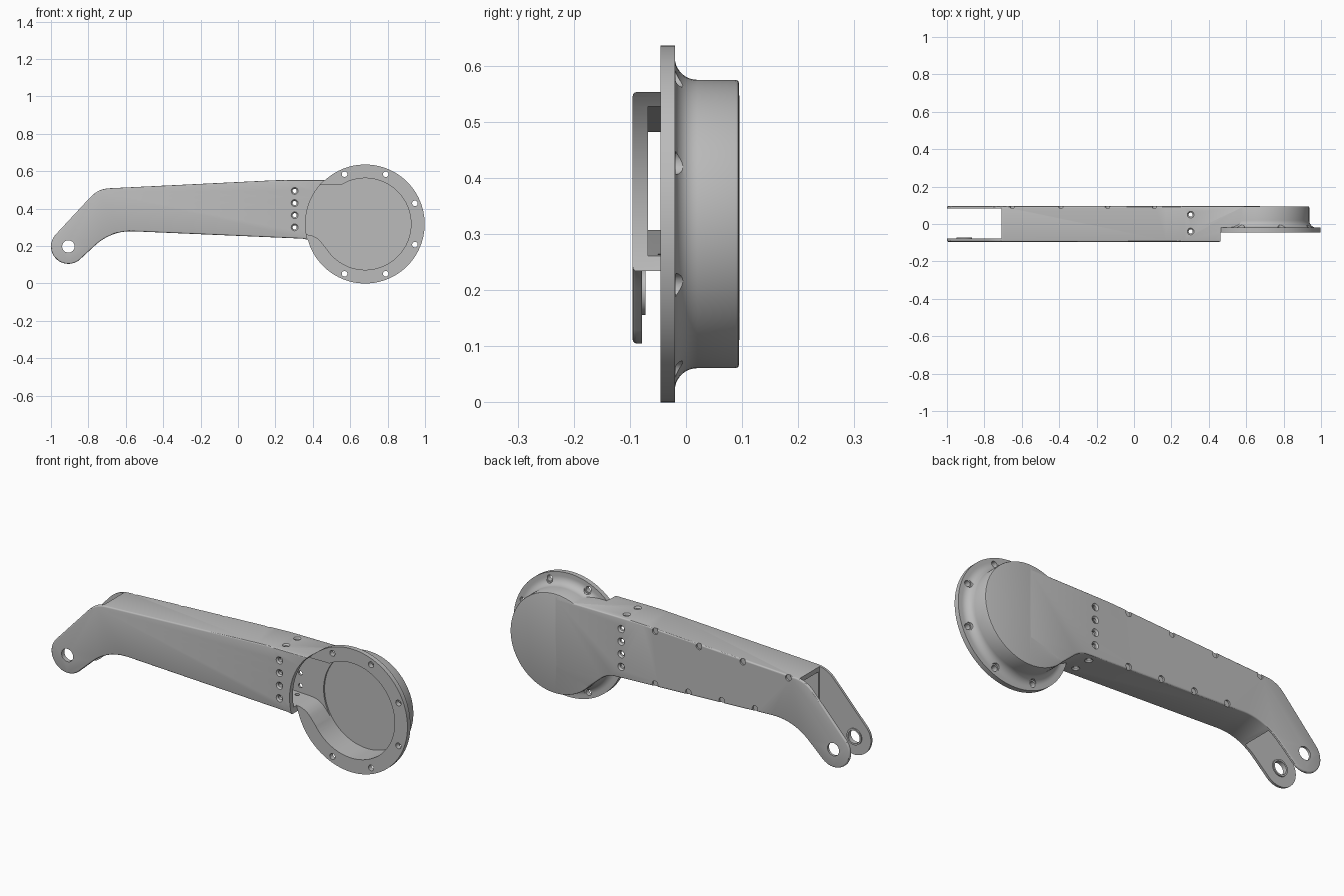
import bpy, bmesh, math
from mathutils import Vector, Matrix

if "Cube" in bpy.data.objects:
    bpy.data.objects.remove(bpy.data.objects["Cube"])

grey = bpy.data.materials.new("plain grey")
grey.diffuse_color = (0.5, 0.5, 0.5, 1)
grey.use_nodes = True
grey.node_tree.nodes["Principled BSDF"].inputs["Base Color"].default_value = grey.diffuse_color
HUB = (0.68, 0.318)      # drum centre (x, z)
PIVOT = (-0.907, 0.198)  # fork pin centre (x, z)


def finish(bm, name):
    bmesh.ops.recalc_face_normals(bm, faces=bm.faces[:])
    me = bpy.data.meshes.new(name)
    bm.to_mesh(me)
    bm.free()
    ob = bpy.data.objects.new(name, me)
    bpy.context.collection.objects.link(ob)
    me.materials.append(grey)
    return ob


def rounded(corners, steps=10):
    """Round the (x, z, radius) corners of a closed outline."""
    out = []
    for i, (x, z, r) in enumerate(corners):
        p = Vector((x, z))
        if r == 0:
            out.append(p)
            continue
        a = Vector(corners[i - 1][:2]) - p
        b = Vector(corners[(i + 1) % len(corners)][:2]) - p
        a, b = p + a.normalized() * r, p + b.normalized() * r
        for k in range(steps + 1):
            t = k / steps
            out.append(a * (1 - t) ** 2 + p * 2 * t * (1 - t) + b * t * t)
    return out


def inset(pts, d):
    """Move a clockwise outline inwards by d."""
    out = []
    for i, p in enumerate(pts):
        u = (p - pts[i - 1]).normalized()
        v = (pts[(i + 1) % len(pts)] - p).normalized()
        n1, n2 = Vector((u.y, -u.x)), Vector((v.y, -v.x))
        out.append(p + (n1 + n2) * d / (1 + n1.dot(n2)))
    return out


def prism(name, pts, y0, y1, bevel=0):
    """Extrude an x-z outline along y, optionally rounding both rims."""
    pts = [Vector(p) for p in pts]
    levels = [(0, y0), (0, y1)]
    if bevel:
        arc = [(bevel * (1 - math.cos(a)), bevel * (1 - math.sin(a)))
               for a in (math.pi / 2, math.pi / 3, math.pi / 6, 0)]
        levels = [(d, y0 + h) for d, h in arc] + [(d, y1 - h) for d, h in arc[::-1]]
    bm = bmesh.new()
    rings = [[bm.verts.new((x, y, z)) for x, z in (inset(pts, d) if d else pts)]
             for d, y in levels]
    bm.faces.new(rings[0])
    bm.faces.new(rings[-1][::-1])
    for a, b in zip(rings, rings[1:]):
        for k in range(len(pts)):
            bm.faces.new((a[k - 1], a[k], b[k], b[k - 1]))
    return finish(bm, name)


def lathe(name, profile, centre, steps=96):
    """Turn a closed (radius, y) profile around a y axis."""
    bm = bmesh.new()
    rings = []
    for r, y in profile:
        n = 1 if r == 0 else steps
        rings.append([bm.verts.new((centre[0] + r * math.cos(2 * math.pi * k / steps), y,
                                    centre[1] + r * math.sin(2 * math.pi * k / steps)))
                      for k in range(n)])
    for i, b in enumerate(rings):
        a = rings[i - 1]
        if len(a) == len(b) == 1:
            continue
        for k in range(steps):
            j = (k + 1) % steps
            quad = [a[k % len(a)], a[j % len(a)], b[j % len(b)], b[k % len(b)]]
            bm.faces.new(list(dict.fromkeys(quad)))
    return finish(bm, name)


def cone(start, end, r1, r2, steps=20):
    """Cylinder or cone cutter from start to end."""
    start, end = Vector(start), Vector(end)
    d = end - start
    bm = bmesh.new()
    rot = d.to_track_quat('Z', 'Y').to_matrix().to_4x4()
    bmesh.ops.create_cone(bm, cap_ends=True, segments=steps, radius1=r1, radius2=r2,
                          depth=d.length, matrix=Matrix.Translation((start + end) / 2) @ rot)
    return finish(bm, "cutter")


def measure(me):
    bm = bmesh.new()
    bm.from_mesh(me)
    res = bm.calc_volume(), sum(len(e.link_faces) != 2 for e in bm.edges)
    bm.free()
    return res


def boolean(ob, other, op='DIFFERENCE'):
    """Apply a boolean with the first solver that gives a sound solid."""
    before, best = measure(ob.data)[0], None
    m = ob.modifiers.new("bool", 'BOOLEAN')
    m.operation, m.object = op, other
    for solver in ('MANIFOLD', 'EXACT', 'FLOAT'):
        try:
            m.solver = solver
        except TypeError:
            continue
        bpy.context.view_layer.update()
        dg = bpy.context.evaluated_depsgraph_get()
        me = bpy.data.meshes.new_from_object(ob.evaluated_get(dg))
        vol, gaps = measure(me)
        change = vol - before if op == 'UNION' else before - vol
        if change > 1e-7 and vol > before * 0.1 and (best is None or gaps < best[0]):
            best = gaps, me
            if gaps == 0:
                break
    ob.modifiers.remove(m)
    if best:
        ob.data = best[1]
    bpy.data.objects.remove(other)


# Arm body: rounded fork tip, sloping beam and neck running into the drum
tip = []
for k in range(25):
    a = math.radians(312 - 175 * k / 24)
    tip.append((PIVOT[0] + 0.093 * math.cos(a), PIVOT[1] + 0.093 * math.sin(a), 0))
outline = rounded(tip + [(-0.748, 0.506, 0.06), (0.22, 0.553, 0.05), (0.68, 0.553, 0),
                         (0.68, 0.2, 0), (0.49, 0.146, 0), (0.385, 0.238, 0.05),
                         (-0.677, 0.284, 0.12)])
housing = prism("arm_housing", outline, -0.095, 0.0952, 0.007)

# Front wall stops at a concave arc around the flange
boolean(housing, lathe("cutter", [(0, -0.2), (0.3195, -0.2), (0.3195, -0.044), (0, -0.044)], HUB))

# Drum with flange and cove fillet
cove = [(0.297 - 0.04 * math.sin(math.radians(a)), 0.02 - 0.04 * math.cos(math.radians(a)))
        for a in range(0, 91, 10)]
drum = lathe("drum", [(0, -0.045), (0.318, -0.045), (0.318, -0.02)] + cove +
             [(0.257, 0.088), (0.255, 0.093), (0.250, 0.0948), (0, 0.0948)], HUB)
boolean(housing, drum, 'UNION')

# Hollow beam, open into the drum and the fork
inside = rounded([(-0.73, 0.481, 0), (0.22, 0.527, 0.05), (0.6, 0.527, 0), (0.6, 0.2, 0),
                  (0.475, 0.184, 0), (0.415, 0.259, 0.05), (-0.66, 0.31, 0.06),
                  (-0.73, 0.25, 0)])
boolean(housing, prism("cutter", inside, -0.068, 0.076))
boolean(housing, lathe("cutter", [(0, -0.2), (0.245, -0.2), (0.245, 0.084), (0, 0.084)], HUB))

# Fork slot
slot = [(-1.1, 0), (-1.1, 0.7), (-0.708, 0.7), (-0.708, 0)]
boolean(housing, prism("cutter", slot, -0.078, 0.083))

# Fork pin hole
px, pz = PIVOT
boolean(housing, cone((px, -0.2, pz), (px, 0.2, pz), 0.033, 0.033, 40))

# Flange bolt holes with head pockets cut into the cove
for k in (0, 1, 2, 5, 6, 7):
    a = math.radians(22.5 + 45 * k)
    x, z = HUB[0] + 0.288 * math.cos(a), HUB[1] + 0.288 * math.sin(a)
    boolean(housing, cone((x, -0.06, z), (x, 0.0, z), 0.015, 0.015))
    boolean(housing, cone((x, -0.019, z), (x, 0.06, z), 0.022, 0.022))

# Column of countersunk screws on the front and back, pairs on top and bottom
for z in (0.30, 0.365, 0.43, 0.495):
    boolean(housing, cone((0.303, -0.2, z), (0.303, 0.2, z), 0.011, 0.011))
    for s in (-1, 1):
        boolean(housing, cone((0.303, s * 0.0965, z), (0.303, s * 0.085, z), 0.02, 0.009))
for y in (-0.04, 0.05):
    boolean(housing, cone((0.303, y, 0.1), (0.303, y, 0.7), 0.011, 0.011))
    for z0, z1 in ((0.555, 0.543), (0.24, 0.252)):
        boolean(housing, cone((0.303, y, z0), (0.303, y, z1), 0.02, 0.009))

# Small screw pockets along the back rim
for x in (0.11, -0.14, -0.39, -0.65):
    z = 0.553 + min(0, x - 0.22) * 0.0485 - 0.013
    boolean(housing, cone((x, 0.086, z), (x, 0.12, z), 0.016, 0.016))
for x in (0.11, -0.08, -0.27, -0.46):
    z = 0.238 + (0.385 - x) * 0.0433 + 0.013
    boolean(housing, cone((x, 0.086, z), (x, 0.12, z), 0.016, 0.016))

# Raised washer on the inner face of the front fork plate
washer = lathe("pin_washer", [(0.033, -0.079), (0.042, -0.079), (0.042, -0.072),
                              (0.033, -0.072)], PIVOT, 40)

for ob in (housing, washer):
    bpy.ops.object.select_all(action='DESELECT')
    ob.select_set(True)
    bpy.context.view_layer.objects.active = ob
    bpy.ops.object.shade_smooth_by_angle(angle=math.radians(30))
